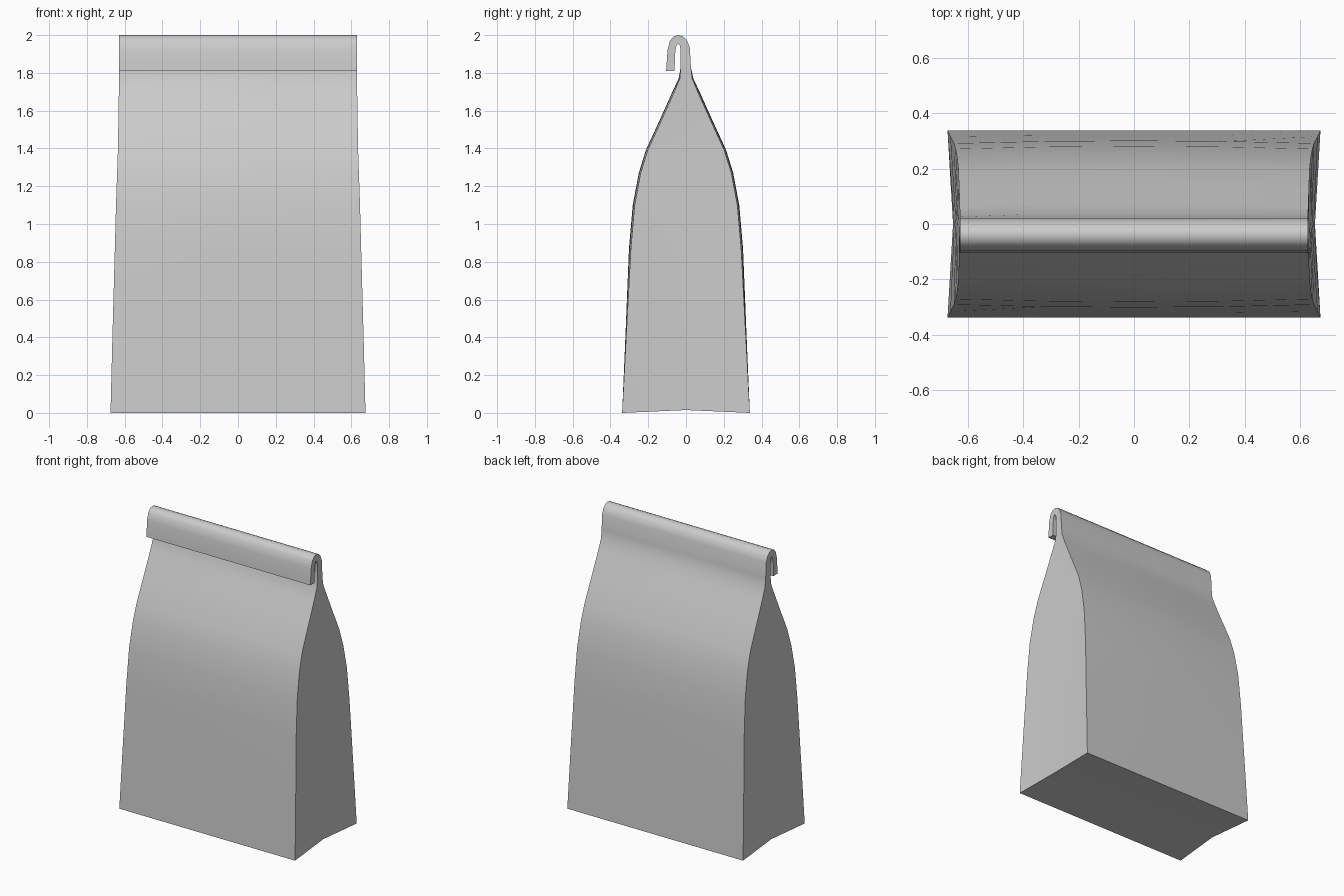
import bpy, bmesh, math

if "Cube" in bpy.data.objects:
    bpy.data.objects.remove(bpy.data.objects["Cube"])

# Stations along the bag: front (y, z), back (y, z), corner half width, gusset half width, bulge
stations = []
for z, depth, corner, gusset, bulge in [
        (0.00, 0.338, 0.675, 0.655, 0.000),
        (0.40, 0.317, 0.665, 0.651, 0.004),
        (0.87, 0.292, 0.652, 0.645, 0.010),
        (1.10, 0.272, 0.646, 0.641, 0.010),
        (1.27, 0.240, 0.640, 0.637, 0.010),
        (1.39, 0.203, 0.636, 0.634, 0.010),
        (1.56, 0.125, 0.633, 0.630, 0.010),
        (1.70, 0.062, 0.631, 0.628, 0.010),
        (1.77, 0.033, 0.630, 0.628, 0.006)]:
    stations.append((-depth, z, depth, z, corner, gusset, bulge))

# Neck and rolled-over flap
for yf, zf, yb, zb in [
        (-0.028, 1.830, 0.026, 1.830), (-0.028, 1.920, 0.020, 1.935),
        (-0.033, 1.944, 0.005, 1.972), (-0.038, 1.951, -0.015, 1.993),
        (-0.043, 1.953, -0.040, 2.000), (-0.048, 1.948, -0.065, 1.993),
        (-0.053, 1.935, -0.085, 1.970), (-0.057, 1.905, -0.098, 1.920),
        (-0.061, 1.810, -0.105, 1.810)]:
    stations.append((yf, zf, yb, zb, 0.630, 0.628, 0.0))

COLS = [-1, -0.5, 0, 0.5, 1]
bm = bmesh.new()
rings = []
for i, (yf, zf, yb, zb, cx, gx, bulge) in enumerate(stations):
    ym, zm = (yf + yb) / 2, (zf + zb) / 2
    if i == 0:
        zm = 0.015  # creased base
    puff = [bulge * (1 - t * t) for t in COLS]
    pts = [(cx * t, yf - p, zf) for t, p in zip(COLS, puff)]
    pts.append((gx, ym, zm))
    pts += [(-cx * t, yb + p, zb) for t, p in zip(COLS, puff)]
    pts.append((-gx, ym, zm))
    rings.append([bm.verts.new(p) for p in pts])

# Walls
for a, b in zip(rings, rings[1:]):
    n = len(a)
    for k in range(n):
        j = (k + 1) % n
        bm.faces.new((a[k], a[j], b[j], b[k]))

# Base and flap end, each split along the gusset line
for r in (rings[0], rings[-1]):
    bm.faces.new(r[0:6] + [r[11]])
    bm.faces.new(r[5:12])
bmesh.ops.recalc_face_normals(bm, faces=bm.faces)

mesh = bpy.data.meshes.new("paper_bag")
bm.to_mesh(mesh)
bm.free()
bag = bpy.data.objects.new("paper_bag", mesh)
bpy.context.collection.objects.link(bag)
bpy.context.view_layer.objects.active = bag
bag.select_set(True)
bpy.ops.object.shade_smooth_by_angle(angle=math.radians(35))
